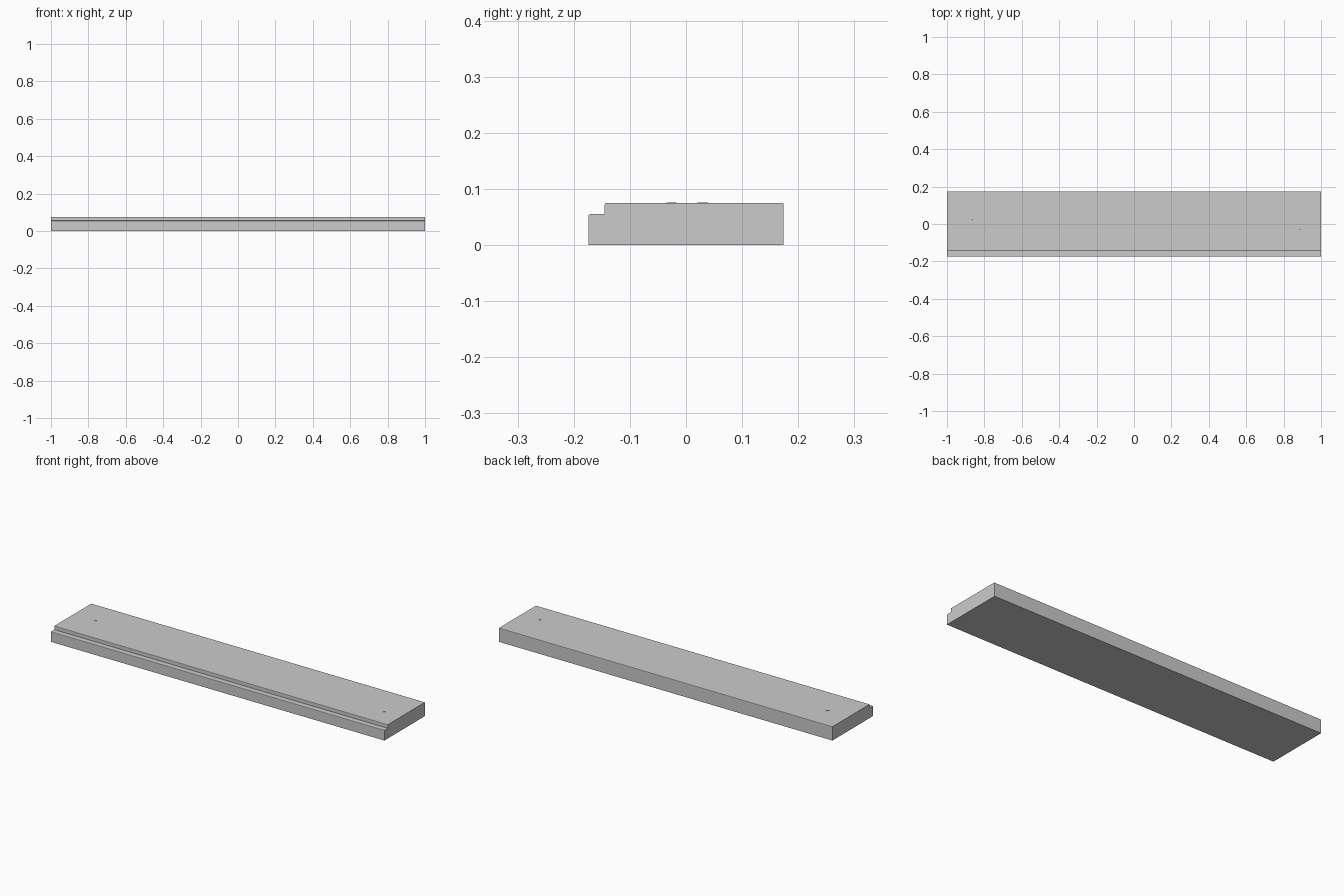
import bpy, bmesh, math
from mathutils import Matrix

if "Cube" in bpy.data.objects:
    bpy.data.objects.remove(bpy.data.objects["Cube"])

HALF_LEN, HALF_W, TOP, STEP_Z, STEP_Y = 1.0, 0.174, 0.075, 0.055, -0.145
R = 0.003  # small eased edge


def make_object(name, bm):
    bmesh.ops.recalc_face_normals(bm, faces=bm.faces)
    mesh = bpy.data.meshes.new(name)
    bm.to_mesh(mesh)
    bm.free()
    obj = bpy.data.objects.new(name, mesh)
    bpy.context.collection.objects.link(obj)
    return obj


def eased(y, z, side):
    """Rounded outer corner; side is -1 for a front edge, 1 for a back edge."""
    pts = [(y - side * R * (1 - math.sin(a)), z - R * (1 - math.cos(a)))
           for a in (0, math.pi / 4, math.pi / 2)]
    return pts if side > 0 else pts[::-1]


# Plank: stepped cross-section run along x
profile = [(HALF_W, 0), (-HALF_W, 0)]
profile = profile[::-1]
profile += eased(HALF_W, TOP, 1)[::-1]
profile += eased(STEP_Y, TOP, -1)[::-1]
profile += [(STEP_Y, STEP_Z)]
profile += eased(-HALF_W, STEP_Z, -1)[::-1]

bm = bmesh.new()
face = bm.faces.new([bm.verts.new((-HALF_LEN, y, z)) for y, z in profile])
ext = bmesh.ops.extrude_face_region(bm, geom=[face])
verts = [e for e in ext["geom"] if isinstance(e, bmesh.types.BMVert)]
bmesh.ops.translate(bm, verts=verts, vec=(2 * HALF_LEN, 0, 0))
make_object("plank", bm)

# Nail heads, sitting almost flush with the top
for name, x, y in (("nail_left", -0.87, 0.03), ("nail_right", 0.895, -0.026)):
    bm = bmesh.new()
    bmesh.ops.create_cone(bm, cap_ends=True, segments=16, radius1=0.01,
                          radius2=0.009, depth=0.004,
                          matrix=Matrix.Translation((x, y, TOP - 0.001)))
    make_object(name, bm)
